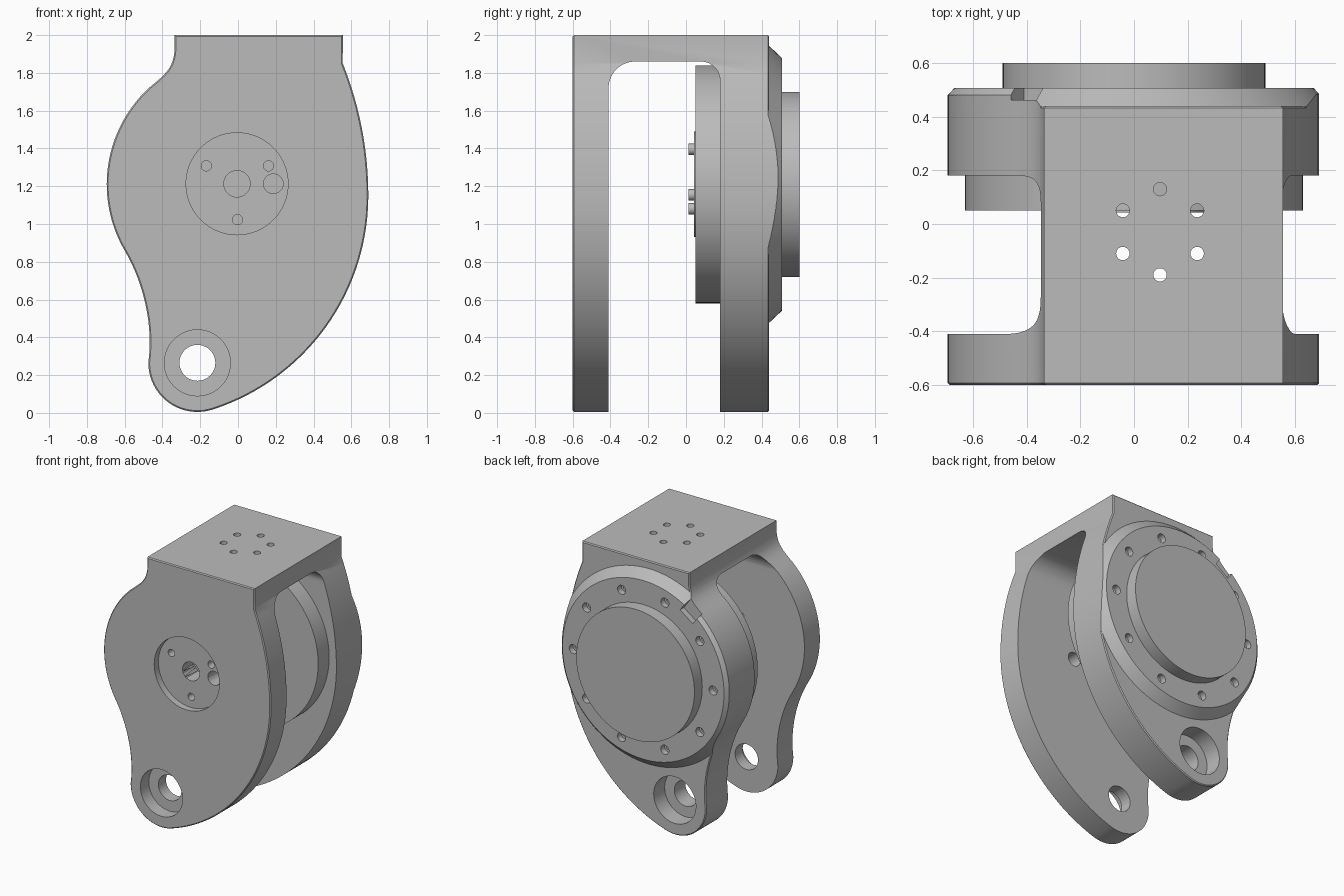
import bpy, bmesh
from math import sin, cos, pi, radians, atan2, hypot
from mathutils import Matrix, Vector

cube = bpy.data.objects.get("Cube")
if cube:
    bpy.data.objects.remove(cube, do_unlink=True)

grey = bpy.data.materials.new("machined_grey")
grey.use_nodes = True
COLOUR = (0.5, 0.5, 0.5, 1)
grey.diffuse_color = COLOUR
grey.node_tree.nodes["Principled BSDF"].inputs["Base Color"].default_value = COLOUR

HUB = (0, 1.21)          # x, z of the main axis
PIN = (-0.215, 0.265)    # x, z of the lower pivot


def finish(name, bm):
    bmesh.ops.recalc_face_normals(bm, faces=bm.faces)
    mesh = bpy.data.meshes.new(name)
    bm.to_mesh(mesh)
    bm.free()
    mesh.materials.append(grey)
    obj = bpy.data.objects.new(name, mesh)
    bpy.context.collection.objects.link(obj)
    return obj


def extrude(name, points, direction, bevel=0):
    """Extrude a closed outline of 3D points, optionally easing both rims."""
    bm = bmesh.new()
    cap = bm.faces.new([bm.verts.new(p) for p in points])
    geom = bmesh.ops.extrude_face_region(bm, geom=[cap], use_keep_orig=True)["geom"]
    bmesh.ops.translate(bm, vec=direction, verts=[g for g in geom if isinstance(g, bmesh.types.BMVert)])
    if bevel:
        rims = [e for e in bm.edges if abs((e.verts[0].co - e.verts[1].co).dot(Vector(direction))) < 1e-6]
        bmesh.ops.bevel(bm, geom=rims, offset=bevel, segments=1, affect='EDGES')
    return finish(name, bm)


def lathe(name, profile, x, z, steps=32, upright=False):
    """Revolve (radius, y) points about an axis along y, or along z if upright."""
    bm = bmesh.new()
    verts = [bm.verts.new((r, y, 0)) for r, y in profile]
    edges = [bm.edges.new(pair) for pair in zip(verts, verts[1:])]
    bmesh.ops.spin(bm, geom=verts + edges, cent=(0, 0, 0), axis=(0, 1, 0),
                   angle=2 * pi, steps=steps, use_merge=True)
    bmesh.ops.remove_doubles(bm, verts=bm.verts, dist=1e-5)
    if upright:
        bm.transform(Matrix.Translation((x, z, 0)) @ Matrix.Rotation(pi / 2, 4, 'X'))
    else:
        bm.transform(Matrix.Translation((x, 0, z)))
    return finish(name, bm)


def rod(name, r, y0, y1, x, z, steps=24, upright=False):
    return lathe(name, [(0, y0), (r, y0), (r, y1), (0, y1)], x, z, steps, upright)


def boolean(target, tools, operation='DIFFERENCE'):
    for tool in tools:
        mod = target.modifiers.new("cut", 'BOOLEAN')
        mod.operation, mod.solver, mod.object = operation, 'EXACT', tool
        bpy.context.view_layer.objects.active = target
        bpy.ops.object.modifier_apply(modifier=mod.name)
        bpy.data.objects.remove(tool, do_unlink=True)


def arc(cx, cz, r, a0, a1, n):
    return [(cx + r * cos(radians(a0 + (a1 - a0) * i / n)),
             cz + r * sin(radians(a0 + (a1 - a0) * i / n))) for i in range(n + 1)]


def bezier(a, b, c, d, n=10):
    """Interior points of a cubic curve."""
    a, b, c, d = map(Vector, (a, b, c, d))
    return [tuple(a * (1 - t) ** 3 + 3 * b * t * (1 - t) ** 2 + 3 * c * t * t * (1 - t) + d * t ** 3)
            for t in (i / n for i in range(1, n))]


# Side plate outline, counter-clockwise from the top left corner
hub_arc = arc(*HUB, 0.695, 133, 210, 28)
pin_arc = arc(*PIN, 0.26, 180, 288, 20)
lower_arc = arc(-0.5, 1.15, 1.19, -72, 0, 30)
upper_arc = arc(-1.19, 1.15, 1.88, 0, 21.9, 12)
outline = [(-0.335, 2), (-0.335, 1.93)]
outline += bezier((-0.335, 1.93), (-0.34, 1.82), (-0.39, 1.79), hub_arc[0]) + hub_arc
outline += bezier(hub_arc[-1], (-0.51, 0.71), (-0.445, 0.48), pin_arc[0], 14) + pin_arc
outline += lower_arc[1:] + upper_arc[1:] + [(0.555, 2)]


def plate(name, y0, y1, bevel=0):
    return extrude(name, [(x, y0, z) for x, z in outline], (0, y1 - y0, 0), bevel)


# Fork body: two side plates joined by the top bridge
body = plate("fork_body", -0.6, 0.44, 0.007)
gap = [(0.18, -0.5)] + arc(0.08, 1.76, 0.1, 0, 90, 10) + arc(-0.27, 1.72, 0.14, 90, 180, 12) + [(-0.41, -0.5)]
boolean(body, [extrude("gap_cutter", [(-1, y, z) for y, z in gap], (2, 0, 0))])

# Stepped pivot holes, front recess with its holes, and top mounting holes
cuts = [lathe("front_pivot", [(0, -0.7), (0.175, -0.7), (0.175, -0.5), (0.095, -0.5), (0.095, -0.3), (0, -0.3)], *PIN, 48),
        lathe("back_pivot", [(0, 0.6), (0.175, 0.6), (0.175, 0.31), (0.095, 0.31), (0.095, 0.1), (0, 0.1)], *PIN, 48),
        rod("recess", 0.27, -0.7, -0.55, -0.005, 1.213, 64),
        rod("centre_hole", 0.07, -0.65, -0.3, -0.005, 1.213, 32),
        rod("side_hole", 0.052, -0.65, -0.3, 0.187, 1.213)]
for a in (30, 150, 270):
    cuts.append(rod("small_hole", 0.027, -0.65, -0.3, 0.19 * cos(radians(a)) - 0.003, 1.213 + 0.19 * sin(radians(a))))
for i in range(6):
    a = radians(90 + 60 * i)
    cuts.append(rod("top_hole", 0.025, 1.75, 2.1, 0.097 + 0.16 * cos(a), -0.03 + 0.16 * sin(a), 20, True))
boolean(body, cuts)

# Chamfered back flange, trimmed to the plate outline
flange = lathe("back_flange", [(0, 0.43), (0.735, 0.43), (0.735, 0.438), (0.67, 0.507), (0, 0.507)], *HUB, 96)
boolean(flange, [plate("trim", 0.3, 0.7)], 'INTERSECT')

# Flange bolt holes and the notch in its rim
cuts = []
for i in range(10):
    a = radians(36 * i)
    cuts.append(lathe("bolt_hole", [(0, 0.6), (0.034, 0.6), (0.034, 0.462), (0.017, 0.462), (0.017, 0.44), (0, 0.44)],
                      0.58 * cos(a), HUB[1] + 0.58 * sin(a), 20))
a = radians(126)
radial, across = Vector((cos(a), 0, sin(a))), Vector((-sin(a), 0, cos(a)))
corners = [Vector((HUB[0], 0.462, HUB[1])) + radial * r + across * w
           for r, w in ((0.61, -0.065), (0.61, 0.065), (0.9, 0.065), (0.9, -0.065))]
cuts.append(extrude("notch", corners, (0, 0.2, 0)))
boolean(flange, cuts)

# Back cap, inner drive disc, its thin face plate and pins
parts = [body, flange,
         rod("back_cap", 0.49, 0.5, 0.6, *HUB, 96),
         rod("drive_disc", 0.63, 0.05, 0.19, *HUB, 96),
         rod("drive_face", 0.28, 0.043, 0.06, *HUB, 64)]
for n, a in enumerate((77, 197, 317)):
    a = radians(a)
    parts.append(rod(f"drive_pin_{n + 1}", 0.03, 0.012, 0.05, 0.19 * cos(a), HUB[1] + 0.19 * sin(a)))

for obj in parts:
    bpy.ops.object.select_all(action='DESELECT')
    obj.select_set(True)
    bpy.context.view_layer.objects.active = obj
    bpy.ops.object.shade_smooth_by_angle(angle=radians(25))
